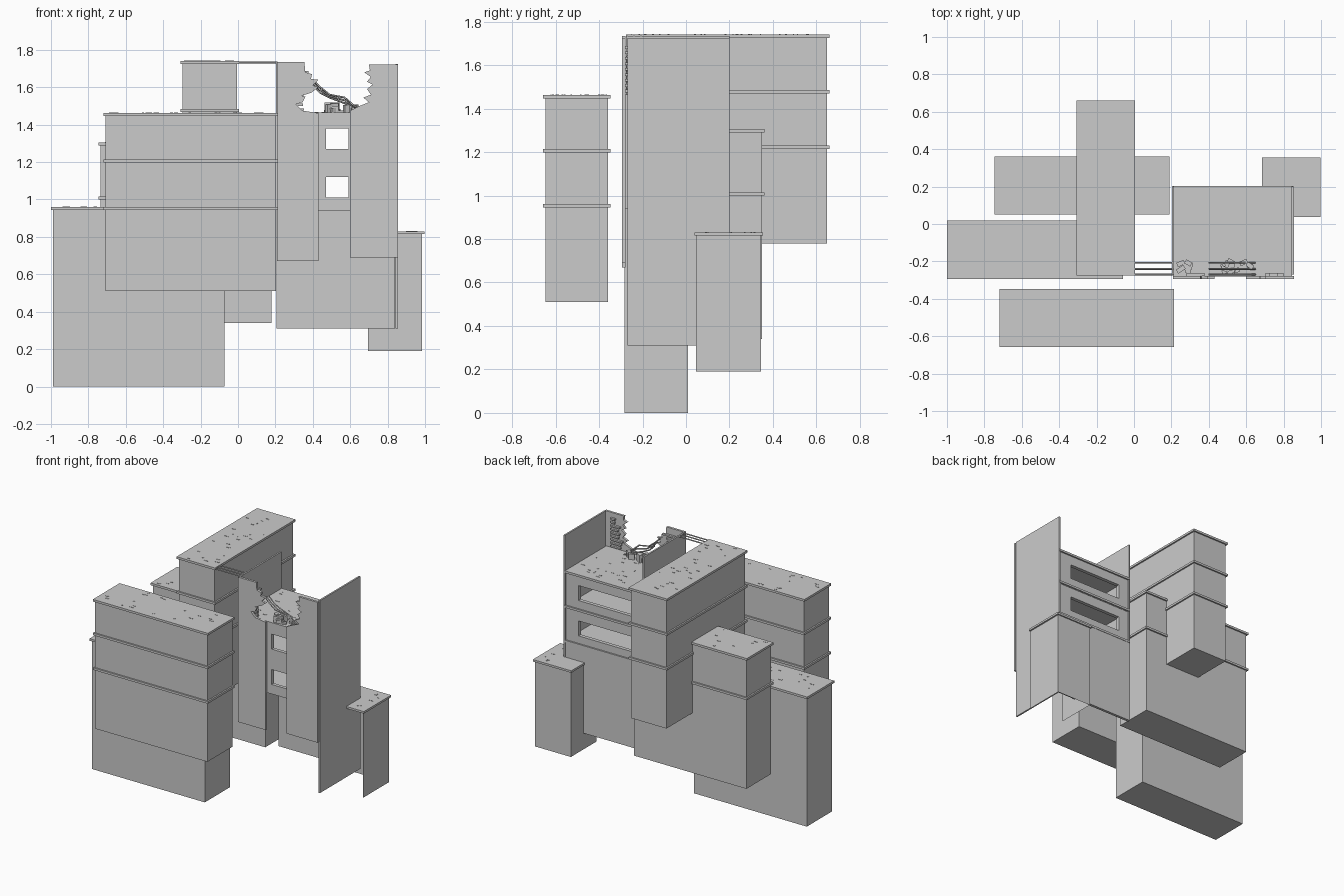
import bpy, bmesh, random
from mathutils import Vector, Matrix

if "Cube" in bpy.data.objects:
    bpy.data.objects.remove(bpy.data.objects["Cube"])

random.seed(4)


def finish(name, bm):
    me = bpy.data.meshes.new(name)
    bm.to_mesh(me)
    bm.free()
    ob = bpy.data.objects.new(name, me)
    bpy.context.collection.objects.link(ob)
    return ob


def add_box(bm, x0, x1, y0, y1, z0, z1):
    m = (Matrix.Translation(((x0 + x1) / 2, (y0 + y1) / 2, (z0 + z1) / 2))
         @ Matrix.Diagonal((x1 - x0, y1 - y0, z1 - z0, 1)))
    return bmesh.ops.create_cube(bm, size=1, matrix=m)['verts']


def boxes(name, *dims):
    bm = bmesh.new()
    for d in dims:
        add_box(bm, *d)
    return finish(name, bm)


def chips(name, x0, x1, y0, y1, z, n):
    # thin flat flakes of rubble lying on a roof
    bm = bmesh.new()
    for _ in range(n):
        x, y = random.uniform(x0 + .03, x1 - .03), random.uniform(y0 + .02, y1 - .02)
        w, d = random.uniform(.005, .015), random.uniform(.002, .005)
        add_box(bm, x - w, x + w, y - d, y + d, z - .001, z + .002)
    finish(name, bm)


def block(name, x0, x1, y0, y1, z0, ledges, n):
    # tower body with overhanging ledges; the last ledge is the roof
    o, t = .011, .016
    top = ledges[-1]
    boxes(name + "_body", (x0 + o, x1 - o, y0 + o, y1 - o, z0, top - .004))
    boxes(name + "_ledges", *[(x0, x1, y0, y1, z - t, z) for z in ledges])
    chips(name + "_roof_chips", x0, x1, y0, y1, top, n)


def window_wall(name, x0, x1, y0, y1, z0, z1, wx0, wx1, wins):
    # wall split around window openings
    d = [(x0, wx0, y0, y1, z0, z1), (wx1, x1, y0, y1, z0, z1)]
    z = z0
    for a, b in wins:
        d.append((wx0, wx1, y0, y1, z, a))
        z = b
    d.append((wx0, wx1, y0, y1, z, z1))
    return boxes(name, *d)


def slab(name, pts, y0, y1):
    # x-z outline extruded along y
    bm = bmesh.new()
    f = bm.faces.new([bm.verts.new((x, y0, z)) for x, z in pts])
    r = bmesh.ops.extrude_face_region(bm, geom=[f])
    bmesh.ops.translate(bm, vec=(0, y1 - y0, 0),
                        verts=[v for v in r['geom'] if isinstance(v, bmesh.types.BMVert)])
    bmesh.ops.recalc_face_normals(bm, faces=bm.faces[:])
    return finish(name, bm)


def rod(name, pts, r):
    cu = bpy.data.curves.new(name, 'CURVE')
    cu.dimensions = '3D'
    cu.bevel_depth, cu.bevel_resolution, cu.use_fill_caps = r, 0, True
    s = cu.splines.new('POLY')
    s.points.add(len(pts) - 1)
    for p, c in zip(s.points, pts):
        p.co = (*c, 1)
    bpy.context.collection.objects.link(bpy.data.objects.new(name, cu))


# plain tower blocks
block("left_block", -1.0, -.06, -.295, .02, 0, [.96], 20)
block("front_block", -.72, .215, -.658, -.347, .51, [.96, 1.215, 1.462], 20)
block("tall_block", -.307, .005, -.275, .66, .78, [1.23, 1.485, 1.74], 25)
block("rear_block", -.747, .19, .05, .36, .34, [1.015, 1.305], 20)

# right annex, open at the front and bottom
annex = boxes("annex_body", (.695, .985, .045, .345, .19, .82))
bm = bmesh.new()
bm.from_mesh(annex.data)
bm.normal_update()
bmesh.ops.delete(bm, geom=[f for f in bm.faces if f.normal.z < -.5 or f.normal.y < -.5],
                 context='FACES_ONLY')
bm.to_mesh(annex.data)
bm.free()
boxes("annex_roof", (.685, .997, .038, .355, .815, .83))
chips("annex_roof_chips", .86, .99, .04, .35, .83, 6)

# ruined building: side walls, floors, windowed walls
boxes("ruin_right_wall", (.843, .855, -.27, .2, .31, 1.725))
boxes("ruin_left_wall", (.203, .215, -.275, .2, .95, 1.735))
boxes("ruin_floors", *[(.205, .85, -.265, .195, z - .014, z) for z in (.955, 1.205, 1.465)])
wins = [(1.01, 1.12), (1.27, 1.38)]
window_wall("ruin_front_wall", .21, .845, -.28, -.255, .94, 1.465, .47, .59, wins)
window_wall("ruin_back_wall", .205, .845, .165, .192, .94, 1.46, .30, .74, wins)
boxes("ruin_back_lower_wall", (.205, .84, .18, .2, .31, .95))
boxes("ruin_back_bands", *[(.205, .85, .185, .203, z - .016, z) for z in (.955, 1.21, 1.465)])
chips("ruin_floor_chips", .22, .83, -.25, .19, 1.465, 30)

# broken front panels with jagged tops
slab("broken_panel_left", [(.208, .67), (.43, .67), (.43, 1.462), (.345, 1.475), (.31, 1.51),
     (.345, 1.52), (.36, 1.55), (.34, 1.555), (.39, 1.57), (.43, 1.6), (.40, 1.61),
     (.43, 1.64), (.39, 1.645), (.395, 1.67), (.36, 1.68), (.355, 1.735), (.208, 1.735)],
     -.295, -.278)
slab("broken_panel_right", [(.60, .69), (.855, .69), (.855, 1.722), (.70, 1.722), (.705, 1.69),
     (.675, 1.68), (.71, 1.655), (.69, 1.63), (.72, 1.615), (.69, 1.59), (.71, 1.56),
     (.67, 1.545), (.70, 1.52), (.65, 1.5), (.60, 1.475)], -.295, -.278)

# crumbled brick courses behind the panel edges
bm = bmesh.new()
for i in range(9):
    z = 1.475 + i * .025
    a = random.uniform(.33, .40)
    b = random.uniform(.69, .74) + (.03 if i > 5 else 0)
    add_box(bm, .28, a, -.278, -.262, z, z + .012)
    add_box(bm, b, .80, -.278, -.262, z, z + .012)
finish("broken_bricks", bm)

# rubble heap on the top floor
bm = bmesh.new()
for i in range(26):
    x, y = random.gauss(.5, .035), random.uniform(-.26, -.2)
    if i > 16:
        x = random.choice((.25, .29, .62, .7))
    w, h = random.uniform(.012, .025), random.uniform(.01, .055)
    vs = add_box(bm, x - w, x + w, y - .012, y + .012, 1.465, 1.465 + h)
    bmesh.ops.rotate(bm, cent=Vector((x, y, 1.47)), verts=vs,
                     matrix=Matrix.Rotation(random.uniform(-.6, .6), 3, 'Z'))
finish("rubble", bm)

# rods spanning to the tall block, and bent rods over the gap
for i, y in enumerate((-.27, -.24, -.207)):
    rod("bridge_rod_%d" % i, [(-.01, y, 1.732), (.21, y, 1.732)], .005)
    d = .015 * i
    rod("bent_rod_%d" % i, [(.40, y, 1.64 - d), (.44, y, 1.6 - d), (.49, y, 1.56 - d / 2),
                            (.57, y, 1.545 - d), (.61, y, 1.51 - d / 2), (.65, y, 1.48)], .005)
